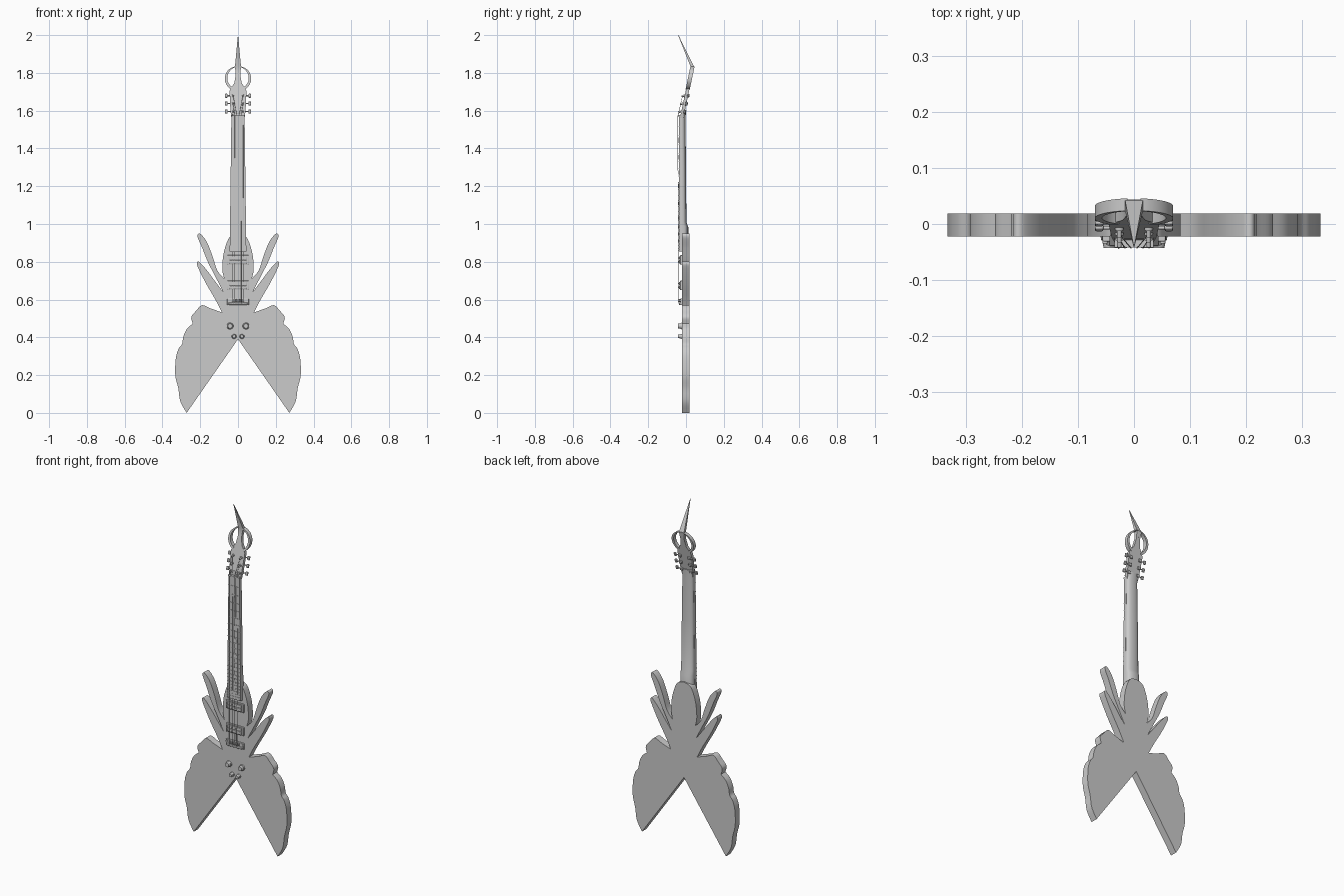
import bpy, bmesh
from math import pi, sin, cos, radians
from mathutils import Vector

if "Cube" in bpy.data.objects:
    bpy.data.objects.remove(bpy.data.objects["Cube"])

TILT = -0.207                      # headstock leans back


def lean(z):
    return 0.21 * (z - 1.57)


def finish(bm, name, angle=35, bevel=0):
    bmesh.ops.recalc_face_normals(bm, faces=bm.faces)
    me = bpy.data.meshes.new(name)
    bm.to_mesh(me)
    bm.free()
    ob = bpy.data.objects.new(name, me)
    bpy.context.collection.objects.link(ob)
    if bevel:
        m = ob.modifiers.new("bevel", 'BEVEL')
        m.width, m.segments = bevel, 2
    bpy.ops.object.select_all(action='DESELECT')
    ob.select_set(True)
    bpy.context.view_layer.objects.active = ob
    bpy.ops.object.shade_smooth_by_angle(angle=radians(angle))
    return ob


def loft(name, rings, angle=35):
    """Skin a list of equal-length closed point rings, with end caps."""
    bm = bmesh.new()
    vs = [[bm.verts.new(p) for p in r] for r in rings]
    n = len(vs[0])
    for a, b in zip(vs, vs[1:]):
        for i in range(n):
            bm.faces.new((a[i], a[(i + 1) % n], b[(i + 1) % n], b[i]))
    bm.faces.new(vs[0])
    bm.faces.new(vs[-1])
    return finish(bm, name, angle)


def prism(name, pts, y0, y1, tilted=False):
    """Extrude an x-z outline between two y values."""
    f = lean if tilted else (lambda z: 0)
    return loft(name, [[(x, y + f(z), z) for x, z in pts] for y in (y0, y1)])


def box(name, c, s, rx=0, bevel=0):
    bm = bmesh.new()
    bmesh.ops.create_cube(bm, size=1)
    bmesh.ops.scale(bm, vec=s, verts=bm.verts)
    ob = finish(bm, name, bevel=bevel)
    ob.location, ob.rotation_euler = c, (rx, 0, 0)
    return ob


def rod(name, a, b, r, r2=None, seg=16):
    a, b = Vector(a), Vector(b)
    bm = bmesh.new()
    bmesh.ops.create_cone(bm, cap_ends=True, segments=seg, radius1=r,
                          radius2=r if r2 is None else r2, depth=(b - a).length)
    ob = finish(bm, name, 50)
    ob.rotation_mode = 'QUATERNION'
    ob.rotation_quaternion = (b - a).to_track_quat('Z', 'Y')
    ob.location = (a + b) / 2
    return ob


def smooth_run(p, n=5):
    """Catmull-Rom through the points of one smooth stretch."""
    p = [Vector(q) for q in p]
    q = [2 * p[0] - p[1]] + p + [2 * p[-1] - p[-2]]
    out = []
    for i in range(1, len(q) - 2):
        a, b, c, d = q[i - 1:i + 3]
        for k in range(n):
            t = k / n
            out.append(tuple(0.5 * (2 * b + (c - a) * t + (2 * a - 5 * b + 4 * c - d) * t * t
                                    + (3 * b - a - 3 * c + d) * t ** 3)))
    return out


def mirrored(half):
    return half + [(-x, z) for x, z in reversed(half) if x > 1e-5]


# Body: winged outline, smooth stretches joined at corners
runs = [
    [(0.272, 0.0), (0.305, 0.06), (0.316, 0.13), (0.332, 0.2), (0.329, 0.29), (0.314, 0.34),
     (0.296, 0.365), (0.289, 0.405), (0.27, 0.445), (0.24, 0.472)],
    [(0.24, 0.472), (0.247, 0.508), (0.222, 0.54), (0.19, 0.57), (0.145, 0.553), (0.085, 0.532)],
    [(0.085, 0.532), (0.12, 0.6), (0.165, 0.677), (0.205, 0.755), (0.218, 0.79),
     (0.205, 0.799), (0.165, 0.755), (0.12, 0.695), (0.078, 0.64)],
    [(0.078, 0.64), (0.12, 0.722), (0.16, 0.8), (0.19, 0.875), (0.215, 0.935),
     (0.2, 0.948), (0.165, 0.905), (0.135, 0.83), (0.11, 0.755), (0.073, 0.71)],
    [(0.073, 0.71), (0.083, 0.76), (0.077, 0.84), (0.056, 0.91), (0.035, 0.938), (0.0, 0.948)],
]
half = [(0, 0.39)]
for r in runs:
    half += smooth_run(r)
half.append((0, 0.948))
prism("body", mirrored(half), -0.022, 0.019)


# Neck with rounded back, thickening into a heel
def neck_ring(z, w, back, front=-0.031):
    return [(w * cos(pi * i / 14), front + 0.006 + (back - front - 0.006) * sin(pi * i / 14) ** 0.6, z)
            for i in range(15)] + [(-w, front, z), (w, front, z)]


loft("neck", [neck_ring(0.88, 0.043, 0.012), neck_ring(0.985, 0.042, 0.012),
              neck_ring(1.01, 0.0415, 0.002), neck_ring(1.3, 0.038, 0.0),
              neck_ring(1.55, 0.035, -0.003), neck_ring(1.6, 0.036, 0.0, -0.026)])

# Fretboard, frets, inlays and nut
NUT, SCALE = 1.57, 0.95


def board_w(z):
    return 0.035 + 0.009 * (NUT - z) / 0.71


def fret_z(n):
    return NUT - SCALE * (1 - 2 ** (-n / 12))


prism("fretboard", mirrored([(board_w(0.855), 0.855), (board_w(NUT), NUT)]), -0.038, -0.02)
for n in range(1, 25):
    z = fret_z(n)
    box("fret", (0, -0.0385, z), (2 * board_w(z), 0.003, 0.003))
for n in (3, 5, 7, 9, 12, 15, 17, 19, 21):
    a, b = fret_z(n - 1), fret_z(n)
    box("inlay", (0, -0.038, (a + b) / 2), (board_w(b) * 1.1, 0.001, (a - b) * 0.6))
box("nut", (0, -0.034, NUT + 0.003), (0.07, 0.016, 0.008))

# Headstock plate running up to the foot of the spike
prism("headstock", mirrored([(0.035, 1.56), (0.04, 1.6), (0.045, 1.705), (0.034, 1.725),
                             (0.02, 1.745), (0.012, 1.79), (0.016, 1.835)]), -0.03, -0.012, True)

# Tip spike, bent forward
loft("tip_spike", [[(-w, yf, z), (w, yf, z), (w, yb, z), (-w, yb, z)] for w, yf, yb, z in
                   ((0.013, 0.018, 0.037, 1.8), (0.016, 0.024, 0.043, 1.833), (0.0005, -0.042, -0.04, 2.0))])

# Two crescent horns forming the ring
for s in (1, -1):
    outer, inner = [], []
    for i in range(25):
        t = i / 24
        a = radians(-62 + 142 * t)
        ri = 0.056 + 0.010 * t ** 3
        outer.append((s * 0.07 * cos(a), 1.77 + 0.066 * sin(a)))
        inner.append((s * ri * cos(a), 1.77 + ri * 0.95 * sin(a)))
    prism("ring_horn", outer + inner[::-1], -0.032, -0.01, True)

# Tuners: post, bushing, shaft, gear case and key
posts = {}
for s in (1, -1):
    for i, z in enumerate((1.595, 1.637, 1.679)):
        y, x = lean(z), s * 0.026
        posts[s, i] = (x, y - 0.041, z)
        rod("tuner_bushing", (x, y - 0.028, z), (x, y - 0.034, z - 0.001), 0.0075)
        rod("tuner_post", (x, y - 0.028, z), (x, y - 0.046, z - 0.004), 0.004)
        box("tuner_case", (s * 0.03, y - 0.009, z), (0.018, 0.01, 0.016), TILT, 0.002)
        rod("tuner_shaft", (s * 0.03, y - 0.012, z), (s * 0.058, y - 0.012, z), 0.003)
        box("tuner_key", (s * 0.062, y - 0.012, z), (0.015, 0.01, 0.021), TILT, 0.003)

# Pickups
for zc in (0.81, 0.675):
    box("pickup_frame", (0, -0.025, zc), (0.112, 0.012, 0.05), 0, 0.002)
    for dz in (-0.01, 0.01):
        box("pickup_coil", (0, -0.031, zc + dz), (0.09, 0.012, 0.018), 0, 0.002)
        for k in range(6):
            x = -0.0275 + 0.011 * k
            rod("pickup_pole", (x, -0.036, zc + dz), (x, -0.0385, zc + dz), 0.003, seg=10)

# Bridge
box("bridge_plate", (0, -0.025, 0.588), (0.114, 0.01, 0.036), 0, 0.002)
box("bridge_bar", (0, -0.031, 0.578), (0.1, 0.014, 0.012), 0, 0.003)
for k in range(6):
    box("bridge_saddle", (-0.0275 + 0.011 * k, -0.033, 0.596), (0.008, 0.014, 0.016), 0, 0.001)
for s in (1, -1):
    rod("bridge_screw", (s * 0.051, -0.028, 0.596), (s * 0.051, -0.035, 0.596), 0.005)

# Strings: bridge to nut to posts
for k in range(6):
    u = (k - 2.5) / 2.5
    s, i = (-1, k) if k < 3 else (1, 5 - k)
    r = 0.0013 - 0.0001 * k
    top = (u * 0.027, -0.043, NUT + 0.003)
    rod("string", (u * 0.0275, -0.041, 0.58), top, r, seg=6)
    rod("string_end", top, posts[s, i], r, seg=6)

# Control knobs
for s in (1, -1):
    for x, z, r in ((0.042, 0.46, 0.018), (0.021, 0.405, 0.013)):
        rod("knob_skirt", (s * x, -0.02, z), (s * x, -0.029, z), r, r * 0.9, 24)
        rod("knob_cap", (s * x, -0.028, z), (s * x, -0.043, z), r * 0.8, r * 0.68, 24)
